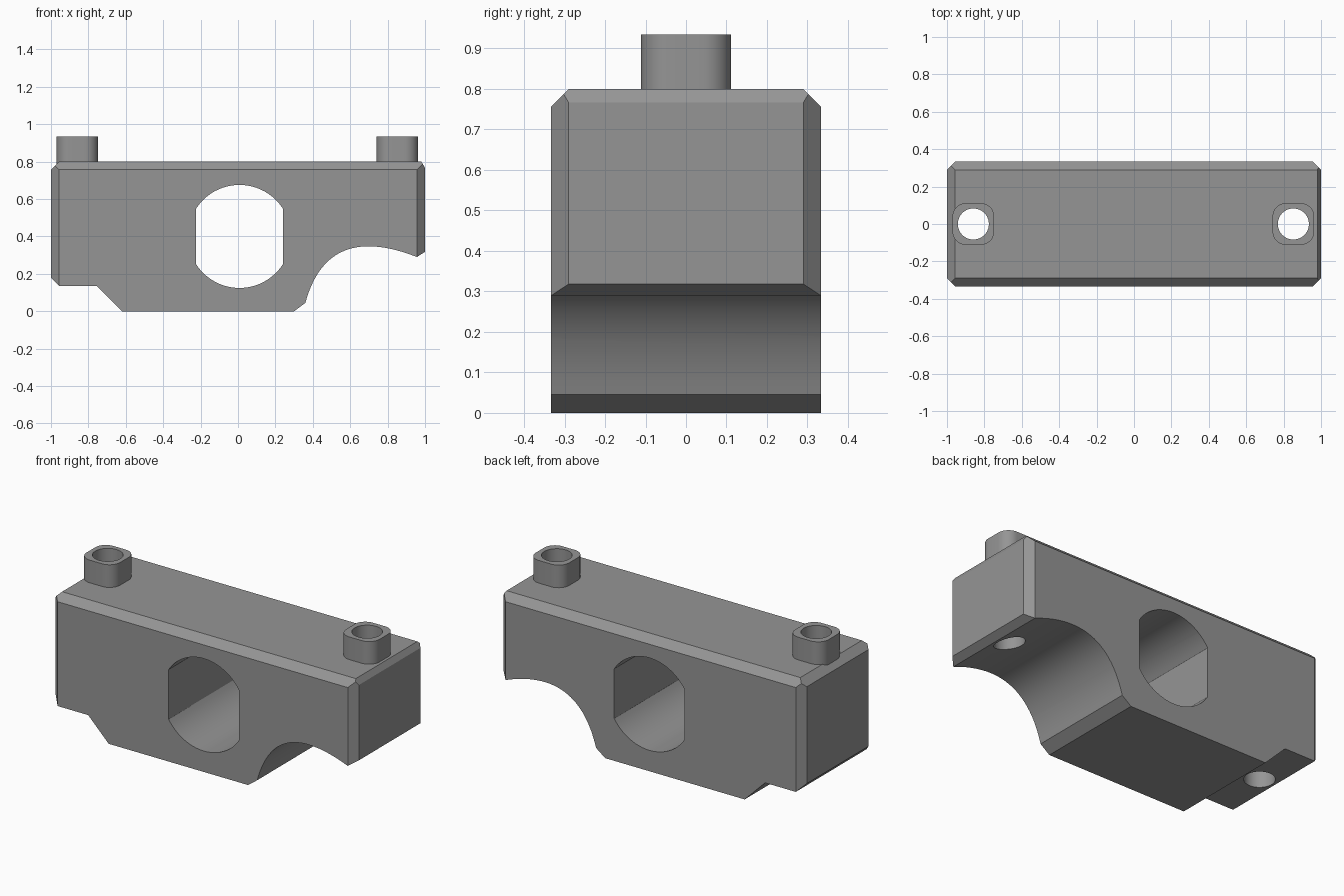
import bpy, bmesh, math

if "Cube" in bpy.data.objects:
    bpy.data.objects.remove(bpy.data.objects["Cube"])

grey = bpy.data.materials.new("grey")
grey.diffuse_color = (0.3, 0.3, 0.3, 1)
grey.use_nodes = True
grey.node_tree.nodes["Principled BSDF"].inputs["Base Color"].default_value = grey.diffuse_color


def prism(name, points, lo, hi, axis):
    """Extrude a 2D outline along an axis: z (xy), y (xz) or x (yz)."""
    place = {"z": lambda a, b, c: (a, b, c),
             "y": lambda a, b, c: (a, c, b),
             "x": lambda a, b, c: (c, a, b)}[axis]
    bm = bmesh.new()
    ends = [[bm.verts.new(place(a, b, c)) for a, b in points] for c in (lo, hi)]
    bm.faces.new(ends[0])
    bm.faces.new(ends[1])
    n = len(points)
    for i in range(n):
        j = (i + 1) % n
        bm.faces.new((ends[0][i], ends[0][j], ends[1][j], ends[1][i]))
    bmesh.ops.recalc_face_normals(bm, faces=bm.faces)
    mesh = bpy.data.meshes.new(name)
    bm.to_mesh(mesh)
    bm.free()
    mesh.materials.append(grey)
    ob = bpy.data.objects.new(name, mesh)
    bpy.context.collection.objects.link(ob)
    return ob


def arc(cx, cy, r, a0, a1, n):
    return [(cx + r * math.cos(math.radians(a0 + (a1 - a0) * i / n)),
             cy + r * math.sin(math.radians(a0 + (a1 - a0) * i / n)))
            for i in range(n + 1)]


def bezier(p0, p1, p2, p3, n):
    out = []
    for i in range(n + 1):
        t = i / n
        w = ((1 - t) ** 3, 3 * t * (1 - t) ** 2, 3 * t * t * (1 - t), t ** 3)
        out.append(tuple(sum(k * p[d] for k, p in zip(w, (p0, p1, p2, p3)))
                         for d in (0, 1)))
    return out


def boolean(target, tool, operation):
    mod = target.modifiers.new(tool.name, "BOOLEAN")
    mod.operation = operation
    mod.solver = "EXACT"
    mod.object = tool
    bpy.context.view_layer.objects.active = target
    bpy.ops.object.modifier_apply(modifier=mod.name)


def smooth(ob):
    bpy.ops.object.select_all(action="DESELECT")
    ob.select_set(True)
    bpy.context.view_layer.objects.active = ob
    bpy.ops.object.shade_smooth_by_angle(angle=math.radians(25))


W, C = 0.333, 0.043  # half depth and chamfer size

# Block: side outline with a stepped foot and a scooped underside
outline = [(-1, 0.18), (-0.957, 0.135), (-0.755, 0.135), (-0.62, 0), (0.30, 0)]
outline += bezier((0.36, 0.045), (0.43, 0.30), (0.60, 0.43), (0.957, 0.29), 24)
outline += [(1, 0.318), (1, 0.767), (0.98, 0.8), (-0.957, 0.8), (-1, 0.757)]
block = prism("block", outline, -W, W, "y")

# Chamfers on the upright corners and on the long top edges
plan = [(-1, W - C), (-1, C - W), (C - 1, -W), (1 - C, -W),
        (1, C - W), (1, W - C), (1 - C, W), (C - 1, W)]
section = [(-W, -0.1), (W, -0.1), (W, 0.8 - C), (W - C, 0.8), (C - W, 0.8), (-W, 0.8 - C)]
cutters = [(prism("plan_trim", plan, -0.2, 1.2, "z"), "INTERSECT"),
           (prism("section_trim", section, -1.2, 1.2, "x"), "INTERSECT")]

# Central opening: round above and below, flat at the sides
a = math.degrees(math.acos(0.2325 / 0.2755))
opening = arc(0.008, 0.40, 0.2755, a, 180 - a, 24) + arc(0.008, 0.40, 0.2755, 180 + a, 360 - a, 24)
cutters.append((prism("opening_cutter", opening, -0.6, 0.6, "y"), "DIFFERENCE"))

# Bolt bores
bores = {}
for side, x in (("left", -0.859), ("right", 0.852)):
    bores[side] = prism(side + "_bore_cutter", arc(x, 0, 0.083, 0, 352.5, 47), -0.3, 1.3, "z")
    cutters.append((bores[side], "DIFFERENCE"))

for tool, operation in cutters:
    boolean(block, tool, operation)
smooth(block)

# Rounded square collars around the bores
for side, x in (("left", -0.859), ("right", 0.852)):
    h, r = 0.111, 0.07
    ring = []
    for k, (sx, sy) in enumerate(((1, 1), (-1, 1), (-1, -1), (1, -1))):
        ring += arc(x + sx * (h - r), sy * (h - r), r, 90 * k, 90 * k + 90, 10)
    collar = prism(side + "_collar", ring, 0.775, 0.935, "z")
    boolean(collar, bores[side], "DIFFERENCE")
    smooth(collar)

for tool, _ in cutters:
    bpy.data.objects.remove(tool, do_unlink=True)
